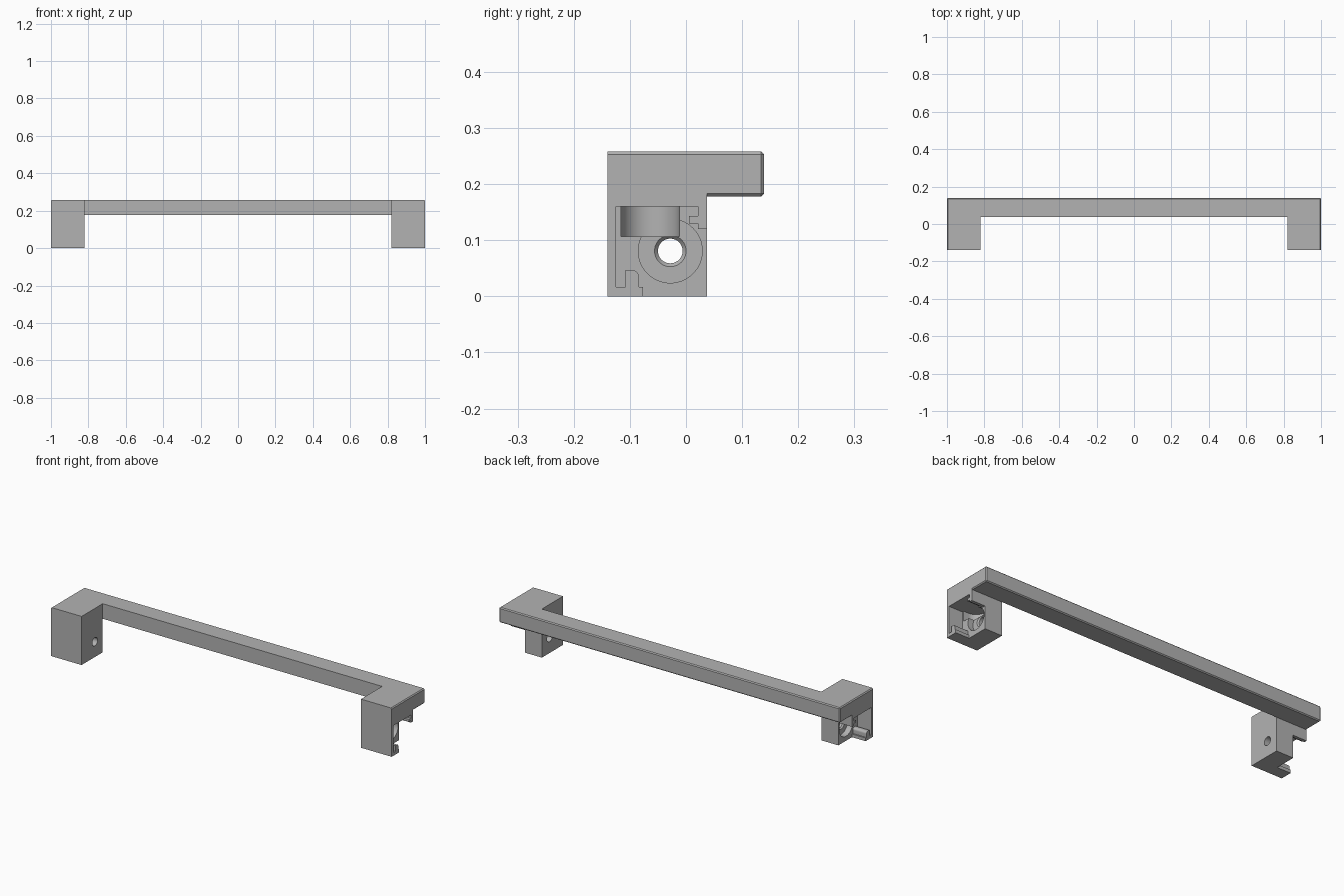
import bpy
import bmesh
from math import pi, cos, sin
from mathutils import Matrix, Vector

cube = bpy.data.objects.get("Cube")
if cube:
    bpy.data.objects.remove(cube, do_unlink=True)

W, IN, FACE = 1.0, 0.82, 0.92            # outer side, inner side, cavity floor
FRONT, STEP, BACK = -0.14, 0.037, 0.139
HOLE_Y, HOLE_Z = -0.028, 0.081

grey = bpy.data.materials.new("plain grey")
grey.use_nodes = True
colour = (0.45, 0.45, 0.45, 1)
grey.diffuse_color = colour
grey.node_tree.nodes["Principled BSDF"].inputs["Base Color"].default_value = colour


def make(name, bm):
    bmesh.ops.recalc_face_normals(bm, faces=bm.faces)
    mesh = bpy.data.meshes.new(name)
    bm.to_mesh(mesh)
    bm.free()
    mesh.materials.append(grey)
    obj = bpy.data.objects.new(name, mesh)
    bpy.context.collection.objects.link(obj)
    return obj


def prism(points, offset):
    bm = bmesh.new()
    face = bm.faces.new([bm.verts.new(p) for p in points])
    new = bmesh.ops.extrude_face_region(bm, geom=[face])["geom"]
    verts = [g for g in new if isinstance(g, bmesh.types.BMVert)]
    bmesh.ops.translate(bm, verts=verts, vec=offset)
    return bm


def side_prism(name, profile, s, x0, x1):
    return make(name, prism([(s * x0, y, z) for y, z in profile], (s * (x1 - x0), 0, 0)))


def tube(name, s, x0, x1, r0, r1):
    bm = bmesh.new()
    bmesh.ops.create_cone(bm, cap_ends=True, segments=64, radius1=r0, radius2=r1, depth=x1 - x0)
    turn = Matrix.Rotation(s * pi / 2, 4, 'Y')
    place = Matrix.Translation((s * (x0 + x1) / 2, HOLE_Y, HOLE_Z))
    bmesh.ops.transform(bm, matrix=place @ turn, verts=bm.verts)
    return make(name, bm)


def boolean(target, tool, operation):
    mod = target.modifiers.new(tool.name, 'BOOLEAN')
    mod.object, mod.operation, mod.solver = tool, operation, 'EXACT'
    tool.hide_render = True
    tool.hide_set(True)


# U-shaped top rail with chamfered outer edges
outline = [(-W, FRONT), (-IN, FRONT), (-IN, STEP), (IN, STEP),
           (IN, FRONT), (W, FRONT), (W, BACK), (-W, BACK)]
bm = prism([(x, y, 0.178) for x, y in outline], (0, 0, 0.08))


def outer(edge):
    a, b = (v.co for v in edge.verts)
    back = all(abs(p.y - BACK) < 1e-4 for p in (a, b))
    side = all(abs(abs(p.x) - W) < 1e-4 for p in (a, b)) and a.x * b.x > 0
    return back or (side and abs(a.z - b.z) < 1e-4)


bmesh.ops.bevel(bm, geom=[e for e in bm.edges if outer(e)], offset=0.005,
                segments=1, affect='EDGES')
rail = make("handle_rail", bm)

# Socket outline: clip lip at the bottom, hook at the back
lip = [(-0.096 + 0.012 * cos(a), 0.035 + 0.012 * sin(a))
       for a in [i * pi / 16 for i in range(9)]]
socket = [(-0.125, 0.16), (-0.125, 0.017), (-0.108, 0.017), (-0.108, 0.047)]
socket += lip[::-1]
socket += [(-0.084, 0.017), (-0.077, 0.017), (-0.077, -0.02), (0.06, -0.02),
           (0.06, 0.12), (0.021, 0.12), (0.021, 0.13), (0.005, 0.13),
           (0.005, 0.143), (0.021, 0.143), (0.021, 0.16)]
block = [(FRONT, 0), (STEP, 0), (STEP, 0.22), (FRONT, 0.22)]

for s, side in ((1, "left"), (-1, "right")):
    boolean(rail, side_prism(side + "_end_block", block, s, IN, W), 'UNION')

for s, side in ((1, "left"), (-1, "right")):
    # Upright round-ended pocket for the fastener
    r, px, py = 0.052, 0.89, -0.064
    pocket = [(s * (px - r * cos(a)), py + r * sin(a), 0.107)
              for a in [(i / 32 - 0.5) * pi for i in range(33)]]
    pocket += [(s * 0.95, py + r, 0.107), (s * 0.95, py - r, 0.107)]
    cutters = [
        side_prism(side + "_socket_cutter", socket, s, FACE, W + 0.05),
        make(side + "_pocket_cutter", prism(pocket, (0, 0, 0.053))),
        tube(side + "_recess_cutter", s, 0.89, 0.94, 0.057, 0.057),
        tube(side + "_hole_cutter", s, 0.78, 0.93, 0.022, 0.022),
        tube(side + "_hole_chamfer_cutter", s, 0.883, 0.891, 0.022, 0.029),
    ]
    for c in cutters:
        boolean(rail, c, 'DIFFERENCE')

# Apply the cuts, then shade round walls smoothly
bpy.context.view_layer.update()
result = bpy.data.meshes.new_from_object(
    rail.evaluated_get(bpy.context.evaluated_depsgraph_get()))
rail.modifiers.clear()
rail.data = result
for o in [o for o in bpy.data.objects if o.hide_render and o.type == 'MESH']:
    bpy.data.objects.remove(o, do_unlink=True)
bpy.ops.object.select_all(action='DESELECT')
rail.select_set(True)
bpy.context.view_layer.objects.active = rail
bpy.ops.object.shade_smooth_by_angle(angle=0.5)
